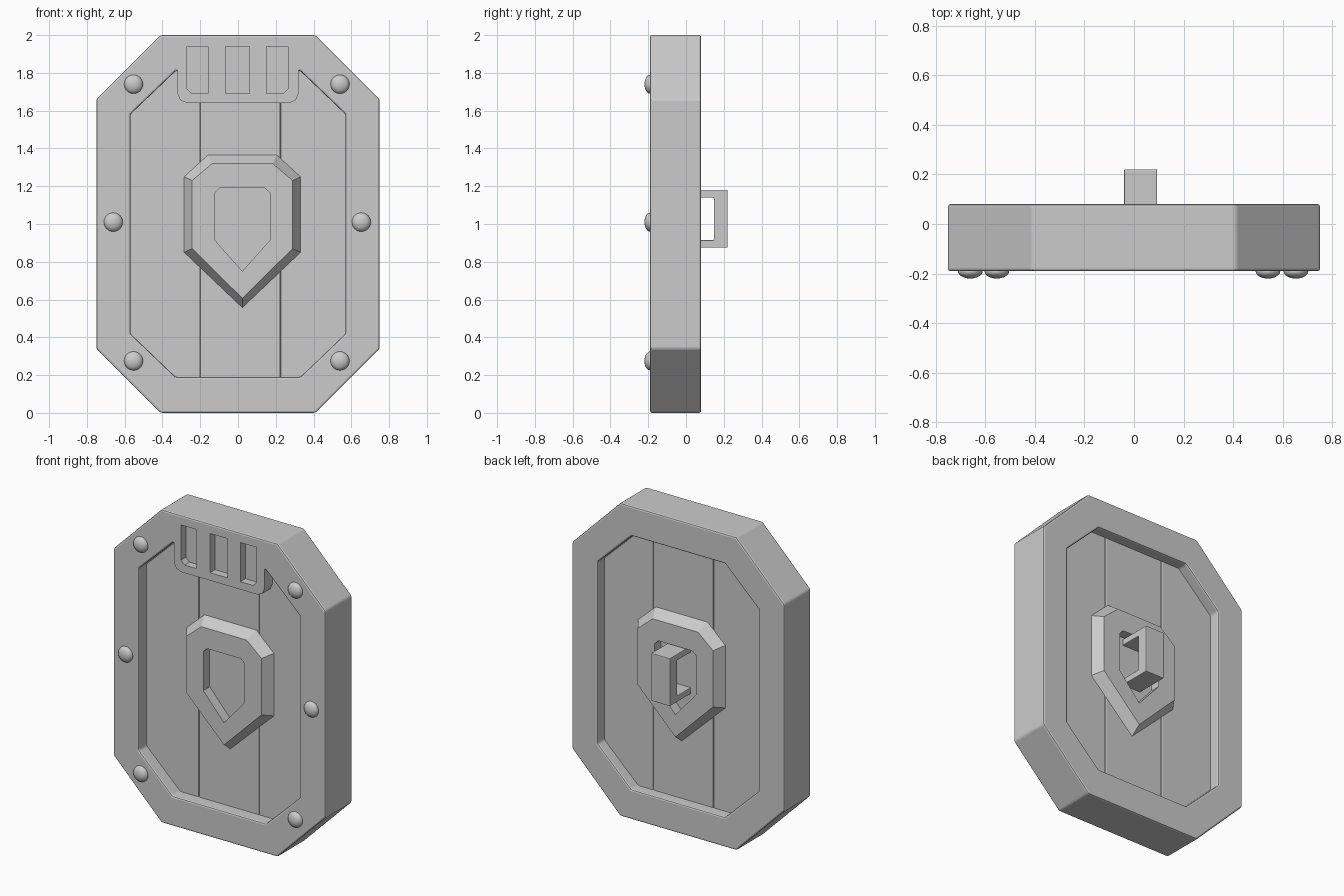
import bpy, bmesh
from mathutils import Matrix

if "Cube" in bpy.data.objects:
    bpy.data.objects.remove(bpy.data.objects["Cube"])


def finish(name, bm, bevel=0.0, segments=2):
    bmesh.ops.recalc_face_normals(bm, faces=bm.faces[:])
    me = bpy.data.meshes.new(name)
    bm.to_mesh(me)
    bm.free()
    ob = bpy.data.objects.new(name, me)
    bpy.context.collection.objects.link(ob)
    if bevel:
        m = ob.modifiers.new("bevel", "BEVEL")
        m.width, m.segments, m.limit_method = bevel, segments, "ANGLE"
    return ob


def loft(name, loops, ring=False, bevel=0.0):
    """Skin a list of (xz profile, y) loops; ring closes it on itself, else cap the ends."""
    bm = bmesh.new()
    rows = [[bm.verts.new((x, y, z)) for x, z in pts] for pts, y in loops]
    pairs = list(zip(rows, rows[1:]))
    if ring:
        pairs.append((rows[-1], rows[0]))
    for a, b in pairs:
        for i in range(len(a)):
            j = (i + 1) % len(a)
            bm.faces.new((a[i], a[j], b[j], b[i]))
    if not ring:
        bm.faces.new(rows[0])
        bm.faces.new(rows[-1])
    return finish(name, bm, bevel)


def prism(name, pts, y0, y1, bevel=0.0):
    return loft(name, [(pts, y0), (pts, y1)], bevel=bevel)


def octagon(hx, z0, z1, cx, cz):
    """Chamfered rectangle with corner cuts cx wide and cz high."""
    right = [(hx - cx, z0), (hx, z0 + cz), (hx, z1 - cz), (hx - cx, z1)]
    return right + [(-x, z) for x, z in reversed(right)]


def boolean(ob, other, op):
    m = ob.modifiers.new(op, "BOOLEAN")
    m.object, m.operation, m.solver = other, op, "EXACT"
    other.hide_render = True
    other.hide_viewport = False
    other.display_type = "WIRE"


def apply_and_remove(ob, helpers):
    dg = bpy.context.evaluated_depsgraph_get()
    me = bpy.data.meshes.new_from_object(ob.evaluated_get(dg))
    ob.modifiers.clear()
    ob.data = me
    for h in helpers:
        bpy.data.objects.remove(h)


FRONT, BACK = -0.19, 0.08
P_FRONT, P_BACK = -0.11, 0.01

# Octagonal rim
outer = octagon(0.75, 0.0, 2.0, 0.34, 0.34)
inner = octagon(0.57, 0.19, 1.81, 0.24, 0.23)
frame = loft("frame", [(outer, FRONT), (inner, FRONT), (inner, BACK), (outer, BACK)],
             ring=True, bevel=0.01)

# Visor plate flush with the rim, with three recessed slots
visor = prism("visor_plate", [(-0.32, 1.86), (-0.32, 1.69), (-0.305, 1.655), (-0.27, 1.64),
                              (0.27, 1.64), (0.305, 1.655), (0.32, 1.69), (0.32, 1.86)],
              FRONT, P_FRONT + 0.01)
helpers = [visor]
boolean(frame, visor, "UNION")
for x0, x1, cl, cr in ((-0.27, -0.16, 0.025, 0), (-0.065, 0.06, 0, 0), (0.15, 0.265, 0, 0.025)):
    pts = [(x0, 1.94), (x0, 1.69 + cl)]
    if cl:
        pts.append((x0 + cl, 1.69))
    if cr:
        pts.append((x1 - cr, 1.69))
    pts += [(x1, 1.69 + cr), (x1, 1.94)]
    slot = prism("slot_cutter", pts, FRONT - 0.1, FRONT + 0.05)
    boolean(frame, slot, "DIFFERENCE")
    helpers.append(slot)
apply_and_remove(frame, helpers)

# Three planks whose bevels form the grooves
side = [(0.36, 0.12), (0.64, 0.40), (0.64, 1.60), (0.36, 1.88)]
planks = {
    "left_plank": [(-0.20, 0.12)] + [(-x, z) for x, z in side] + [(-0.20, 1.88)],
    "middle_plank": [(-0.20, 0.12), (0.225, 0.12), (0.225, 1.88), (-0.20, 1.88)],
    "right_plank": [(0.225, 0.12)] + side + [(0.225, 1.88)],
}
for name, pts in planks.items():
    prism(name, pts, P_FRONT, P_BACK, bevel=0.007)

# Pointed boss ring, showing on both sides of the planks
CX = 0.023


def crest(half, top_half, top, shoulder, hip, tip):
    right = [(top_half, top), (half, shoulder), (half, hip)]
    pts = right + [(0, tip)] + [(-x, z) for x, z in reversed(right)]
    return [(CX + x, z) for x, z in pts]


base = crest(0.308, 0.183, 1.365, 1.25, 0.85, 0.557)
face = crest(0.266, 0.160, 1.32, 1.23, 0.87, 0.607)
hole = crest(0.146, 0.120, 1.19, 1.165, 0.915, 0.75)
loft("boss_ring", [(base, P_FRONT), (face, -0.175), (hole, -0.175),
                   (hole, 0.075), (face, 0.075), (base, P_BACK)], ring=True)

# C-shaped rear handle
bm = bmesh.new()
grip = [(0.0, 0.875), (0.22, 0.875), (0.22, 1.18), (0.0, 1.18),
        (0.0, 1.14), (0.147, 1.14), (0.147, 0.915), (0.0, 0.915)]
f = bm.faces.new([bm.verts.new((-0.04, y, z)) for y, z in grip])
ext = bmesh.ops.extrude_face_region(bm, geom=[f])["geom"]
bmesh.ops.translate(bm, vec=(0.133, 0, 0), verts=[v for v in ext if isinstance(v, bmesh.types.BMVert)])
if f.is_valid and not any(len(e.link_faces) != 2 for e in f.edges):
    pass
else:
    bm.faces.new([v for v in bm.verts if abs(v.co.x + 0.04) < 1e-5])
finish("handle", bm, bevel=0.004)

# Domed rivets
for i, (x, z) in enumerate(((-0.553, 1.74), (0.54, 1.74), (-0.66, 1.01),
                            (0.653, 1.01), (-0.553, 0.275), (0.54, 0.275))):
    bm = bmesh.new()
    bmesh.ops.create_uvsphere(bm, u_segments=20, v_segments=12, radius=1.0)
    bm.transform(Matrix.Translation((x, FRONT, z)) @ Matrix.Diagonal((0.05, 0.03, 0.05, 1)))
    for fc in bm.faces:
        fc.smooth = True
    finish(f"rivet_{i + 1}", bm)
